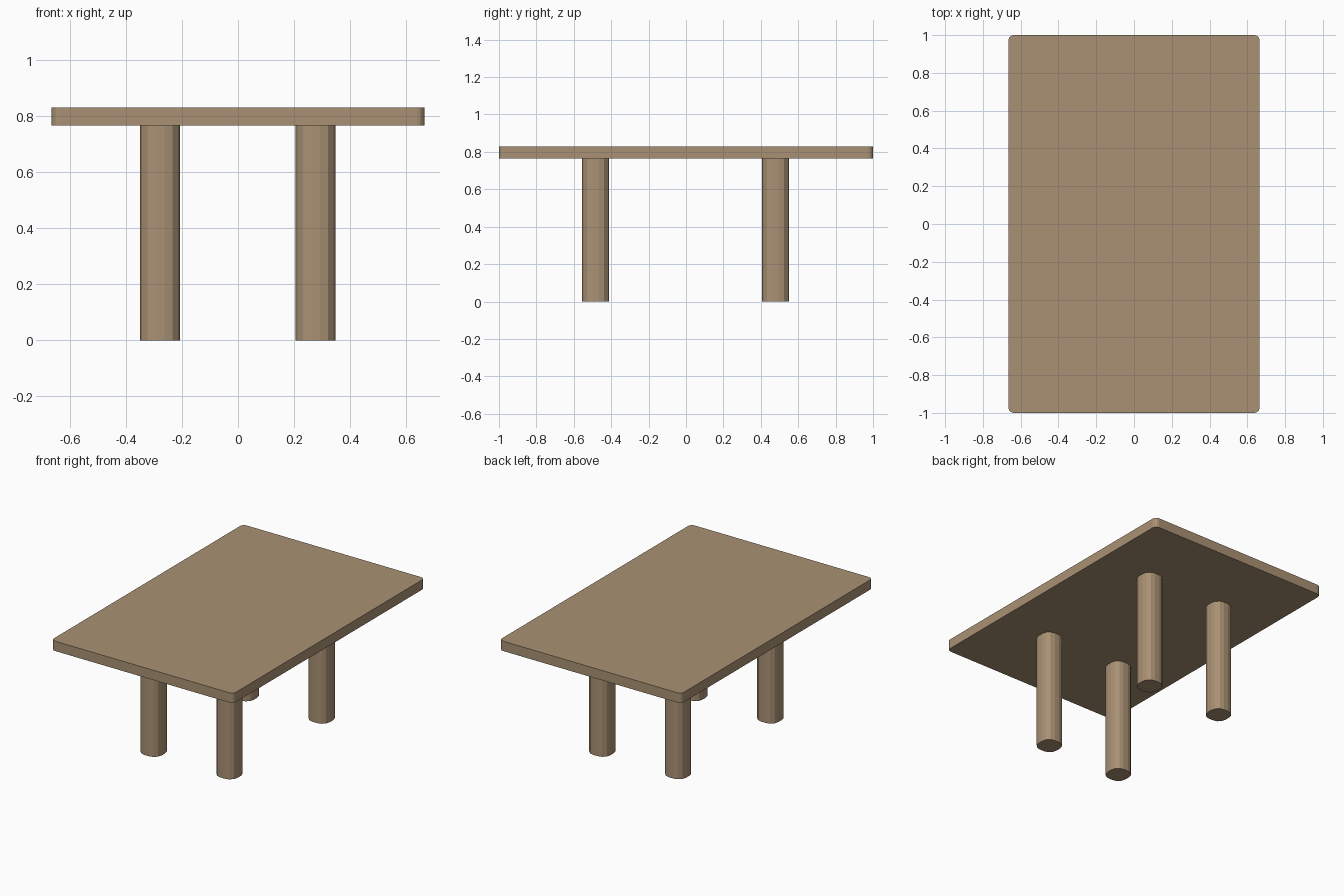
import bpy, bmesh, math

if "Cube" in bpy.data.objects:
    bpy.data.objects.remove(bpy.data.objects["Cube"])

wood = bpy.data.materials.new("warm wood")
wood.diffuse_color = (0.40, 0.285, 0.175, 1)
wood.use_nodes = True
wood.node_tree.nodes["Principled BSDF"].inputs["Base Color"].default_value = wood.diffuse_color


def rounded_outline(hx, hy, r, segments):
    """Rounded rectangle outline, counter-clockwise."""
    points = []
    for i, (sx, sy) in enumerate([(1, 1), (-1, 1), (-1, -1), (1, -1)]):
        for s in range(segments + 1):
            a = math.pi / 2 * (i + s / segments)
            points.append((sx * (hx - r) + r * math.cos(a),
                           sy * (hy - r) + r * math.sin(a)))
    return points


def slab(name, cx, cy, hx, hy, r, z0, z1, segments=3):
    """Extrude a rounded rectangle from z0 to z1."""
    bm = bmesh.new()
    base = bm.faces.new([bm.verts.new((cx + x, cy + y, z0))
                         for x, y in rounded_outline(hx, hy, r, segments)])
    ext = bmesh.ops.extrude_face_region(bm, geom=[base], use_keep_orig=True)
    for v in ext["geom"]:
        if isinstance(v, bmesh.types.BMVert):
            v.co.z = z1
    bmesh.ops.recalc_face_normals(bm, faces=bm.faces)
    mesh = bpy.data.meshes.new(name)
    bm.to_mesh(mesh)
    bm.free()
    mesh.materials.append(wood)
    obj = bpy.data.objects.new(name, mesh)
    bpy.context.collection.objects.link(obj)
    return obj


# Table top with small rounded corners
slab("table_top", 0, 0, 0.665, 1.0, 0.028, 0.765, 0.83)

# Four thick legs with heavily rounded square section
for side, x in (("left", -0.278), ("right", 0.276)):
    for end, y in (("front", -0.483), ("back", 0.479)):
        slab(f"{end}_{side}_leg", x, y, 0.0715, 0.0725, 0.055, 0, 0.766)
